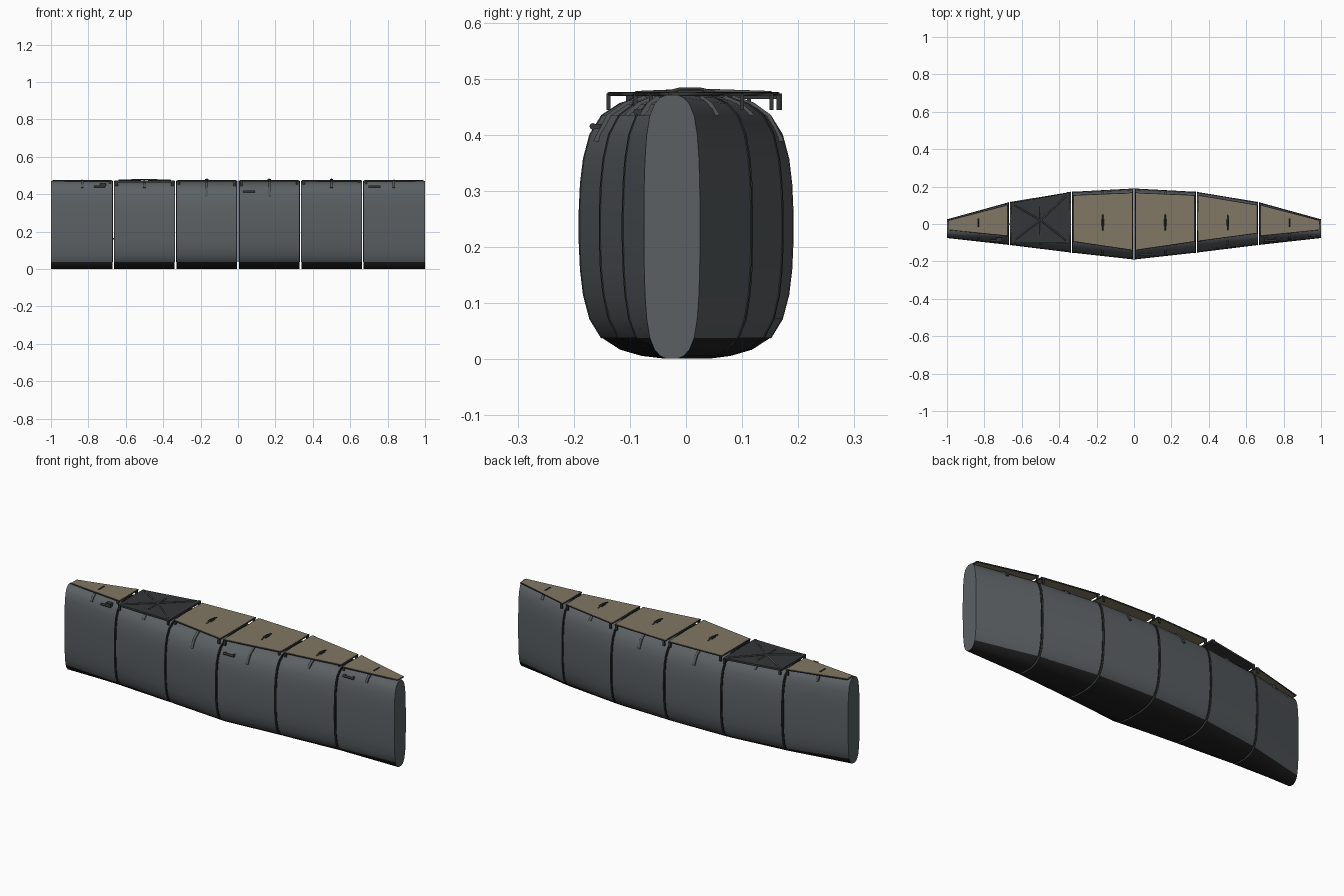
import bpy, bmesh
from mathutils import Vector

if "Cube" in bpy.data.objects:
    bpy.data.objects.remove(bpy.data.objects["Cube"])


def mat(name, c):
    m = bpy.data.materials.new(name)
    m.diffuse_color = (*c, 1)
    m.use_nodes = True
    m.node_tree.nodes["Principled BSDF"].inputs["Base Color"].default_value = m.diffuse_color
    return m


GREY = mat("hull grey", (0.105, 0.118, 0.126))
BLACK = mat("keel black", (0.014, 0.014, 0.015))
TAN = mat("deck tan", (0.22, 0.185, 0.125))
DARK = mat("trim dark", (0.035, 0.037, 0.038))
STRAP = mat("strap grey", (0.085, 0.09, 0.092))
BRASS = mat("brass", (0.3, 0.22, 0.1))

# Half profile: width fraction and height
HALF = [(0.2, 0.001), (0.42, 0.006), (0.62, 0.017), (0.79, 0.038), (0.90, 0.072),
        (0.96, 0.115), (0.988, 0.16), (1.0, 0.21)]
TOP = 0.472
SIDE = HALF + [(w, TOP - z) for w, z in reversed(HALF)]
RING = SIDE + [(-w, z) for w, z in reversed(SIDE)]
# Plan outline against |x|: far side and near side
PLAN = [(0, 0.19, -0.19), (1 / 3, 0.172, -0.153), (2 / 3, 0.117, -0.112), (1, 0.025, -0.075)]


def plan(x):
    a = min(abs(x), 1)
    i = min(int(a * 3), 2)
    f = a * 3 - i
    hi = PLAN[i][1] * (1 - f) + PLAN[i + 1][1] * f
    lo = PLAN[i][2] * (1 - f) + PLAN[i + 1][2] * f
    return (hi + lo) / 2, (hi - lo) / 2


def hull_point(x, w, z):
    c, h = plan(x)
    return Vector((x, c + w * h, z))


def obj(name, bm, mats, smooth=False):
    bmesh.ops.recalc_face_normals(bm, faces=bm.faces)
    me = bpy.data.meshes.new(name)
    bm.to_mesh(me)
    bm.free()
    for m in mats:
        me.materials.append(m)
    o = bpy.data.objects.new(name, me)
    bpy.context.collection.objects.link(o)
    if smooth:
        bpy.context.view_layer.objects.active = o
        o.select_set(True)
        bpy.ops.object.shade_smooth_by_angle(angle=0.6)
        o.select_set(False)
    return o


def loft(name, rings, mats, smooth=False):
    bm = bmesh.new()
    vs = [[bm.verts.new(p) for p in r] for r in rings]
    n = len(vs[0])
    for a, b in zip(vs, vs[1:]):
        for i in range(n):
            bm.faces.new((a[i], a[(i + 1) % n], b[(i + 1) % n], b[i]))
    bm.faces.new(vs[0])
    bm.faces.new(vs[-1])
    return obj(name, bm, mats, smooth)


def slab(name, pts, z0, z1, m):
    return loft(name, [[(x, y, z) for x, y in pts] for z in (z0, z1)], [m])


def box(name, c, s, m):
    x, y, z = c
    a, b, h = (v / 2 for v in s)
    return slab(name, [(x - a, y - b), (x + a, y - b), (x + a, y + b), (x - a, y + b)], z - h, z + h, m)


def tube(name, pts, r, m, cyclic=False, sides=1):
    cu = bpy.data.curves.new(name, 'CURVE')
    cu.dimensions = '3D'
    cu.bevel_depth = r
    cu.bevel_resolution = sides
    cu.use_fill_caps = True
    sp = cu.splines.new('POLY')
    sp.points.add(len(pts) - 1)
    for p, q in zip(sp.points, pts):
        p.co = (*q, 1)
    sp.use_cyclic_u = cyclic
    cu.materials.append(m)
    o = bpy.data.objects.new(name, cu)
    bpy.context.collection.objects.link(o)


# Deck corners per section distance: inner far, inner near, outer far, outer near
DECK = [(0.165, -0.138, 0.152, -0.092), (0.152, -0.09, 0.1, -0.048), (0.1, -0.062, 0.018, -0.03)]

for s in range(6):
    x0, x1 = -1 + s / 3, -1 + (s + 1) / 3
    k = s - 3 if s > 2 else 2 - s
    a = x0 + (0.005 if s > 0 else 0)
    b = x1 - (0.005 if s < 5 else 0)
    # Hull section with black keel
    hull = loft(f"hull_section_{s + 1}", [[hull_point(x, w, z) for w, z in RING] for x in (a, b)],
                [GREY, BLACK, DARK], True)
    for f in hull.data.polygons:
        if abs(f.normal.x) > 0.9:
            f.material_index = 0 if abs(f.center.x) > 0.99 else 2
        elif f.center.z < 0.036:
            f.material_index = 1
    # Dark edging around each joint
    for x in ([a] if s > 0 else []) + ([b] if s < 5 else []):
        tube("joint_rim", [hull_point(x, w, z) for w, z in RING if z > 0.03], 0.0022, DARK)

    # Side straps following the shoulder
    mx = (x0 + x1) / 2
    for side in (-1, 1):
        path = [(w * side, z) for w, z in SIDE if z > 0.40 and w > 0.4 and w < 0.92][::-1]
        path.append((0.925 * side, 0.388)) if k == 0 else None
        rings = []
        for w, z in path:
            p = hull_point(mx, w, z)
            out = Vector((0, w * 0.6, z - 0.3)).normalized() * 0.007
            rings.append([p - out + Vector((-0.007, 0, 0)), p - out + Vector((0.007, 0, 0)),
                          p + out + Vector((0.007, 0, 0)), p + out + Vector((-0.007, 0, 0))])
        loft("side_strap", rings, [STRAP])

    # Deck cover
    sg = 1 if s > 2 else -1
    xi, xo = sg * (k / 3 + 0.01), sg * (k / 3 + 0.323)
    fi, ni, fo, no = DECK[k]
    if s == 1:
        fi, ni, fo, no = 0.168, -0.103, 0.112, -0.1
        # Dark fabric cover with crossed straps over a raised middle
        pts = [(xi, ni), (xi, fi), (xo, fo), (xo, no)]
        slab("fabric_cover", pts, 0.464, 0.474, DARK)
        mid = Vector((mx, 0.02, 0.479))
        for x, y in pts:
            end = Vector((x, y, 0.474))
            tube("cover_strap", [mid, end.lerp(mid, 0.12)], 0.004, STRAP)
        tube("cover_cross_strap", [(mx, -0.06, 0.475), (mx, 0.09, 0.475)], 0.004, STRAP)
    else:
        pts = [(xi, ni), (xi, fi), (xo, fo), (xo, no)]
        slab("deck_panel", pts, 0.470, 0.476, TAN)
        tube("deck_frame", [(x, y, 0.472) for x, y in pts], 0.0038, DARK, True)
        # Arched handle
        if k < 2:
            tube("deck_handle", [(mx, -0.035, 0.475), (mx, -0.01, 0.481), (mx, 0.025, 0.481),
                                 (mx, 0.05, 0.475)], 0.004, DARK)
            box("handle_plate", (mx, 0.008, 0.478), (0.018, 0.035, 0.006), DARK)
        else:
            tube("deck_handle", [(mx, -0.015, 0.476), (mx, 0.03, 0.476)], 0.004, DARK)
    # Hanging corner latches
    for x, ys in ((xi, (fi, ni)), (xo, (fo, no))):
        if abs(x) > 0.9:
            continue
        for y in ys:
            box("corner_latch", (x - (0.008 if x > mx else -0.008), y, 0.459), (0.012, 0.007, 0.03), DARK)

# Side grips on the near shoulder
for x, y, z in ((0.06, -0.166, 0.415), (0.73, -0.088, 0.441)):
    tube("side_grip", [(x - 0.032, y, z), (x + 0.032, y, z)], 0.006, DARK, sides=2)
    for d in (-0.025, 0.025):
        box("grip_mount", (x + d, y + 0.008, z), (0.01, 0.02, 0.009), DARK)

# Nozzle fitting on the near shoulder
tube("nozzle", [(-0.77, -0.088, 0.442), (-0.71, -0.088, 0.442)], 0.006, DARK, sides=2)
box("nozzle_block", (-0.722, -0.082, 0.45), (0.03, 0.022, 0.018), DARK)

# Brass plug and joint pins
tube("end_plug", [(0.995, 0.003, 0.325), (1.0, 0.003, 0.325)], 0.004, BRASS, sides=2)
tube("joint_pin", [(-0.68, 0, 0.163), (-0.655, 0, 0.163)], 0.004, BRASS, sides=2)
